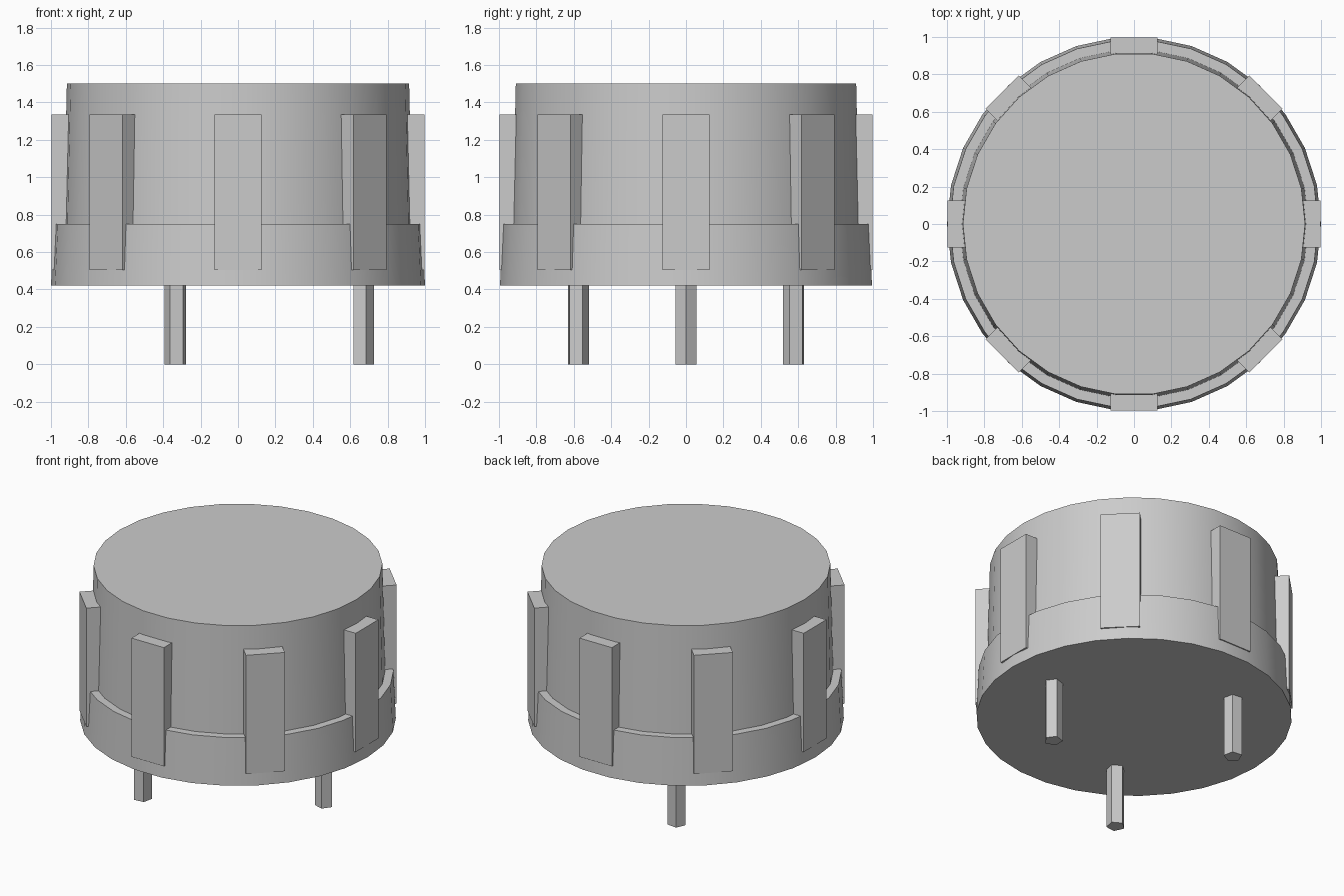
import bpy
import bmesh
from math import cos, sin, pi, radians
from mathutils import Matrix, Vector

cube = bpy.data.objects.get("Cube")
if cube:
    bpy.data.objects.remove(cube, do_unlink=True)

GREY = (0.6, 0.6, 0.6, 1.0)
grey = bpy.data.materials.new("plain_grey")
grey.use_nodes = True
grey.diffuse_color = GREY
grey.node_tree.nodes["Principled BSDF"].inputs["Base Color"].default_value = GREY


def finish(name, bm, smooth=False):
    bmesh.ops.recalc_face_normals(bm, faces=bm.faces)
    mesh = bpy.data.meshes.new(name)
    bm.to_mesh(mesh)
    bm.free()
    mesh.materials.append(grey)
    obj = bpy.data.objects.new(name, mesh)
    bpy.context.collection.objects.link(obj)
    if smooth:
        bpy.ops.object.select_all(action='DESELECT')
        obj.select_set(True)
        bpy.context.view_layer.objects.active = obj
        bpy.ops.object.shade_smooth_by_angle(angle=radians(30))
    return obj


def lathe(name, profile, sides):
    """Stack of regular rings, capped at both ends."""
    bm = bmesh.new()
    rings = [[bm.verts.new((r * cos(2 * pi * i / sides), r * sin(2 * pi * i / sides), z))
              for i in range(sides)] for r, z in profile]
    for low, high in zip(rings, rings[1:]):
        for i in range(sides):
            j = (i + 1) % sides
            bm.faces.new((low[i], low[j], high[j], high[i]))
    bm.faces.new(rings[0])
    bm.faces.new(rings[-1])
    return finish(name, bm, smooth=True)


# Tapered body with a wider skirt and a flat ledge
lathe("body", [(1.0, 0.42), (0.985, 0.75), (0.932, 0.75), (0.915, 1.5)], 30)

# Eight upright grip ribs around the wall
for i in range(8):
    bm = bmesh.new()
    bmesh.ops.create_cube(bm, size=1)
    bmesh.ops.scale(bm, vec=(0.107, 0.25, 0.83), verts=bm.verts)
    bmesh.ops.translate(bm, vec=(0.9445, 0, 0.92), verts=bm.verts)
    bmesh.ops.rotate(bm, matrix=Matrix.Rotation(i * pi / 4, 3, 'Z'), verts=bm.verts)
    finish(f"grip_rib_{i + 1}", bm)

# Three five-sided legs, each with a corner pointing outward
for i in range(3):
    turn = Matrix.Rotation(i * 2 * pi / 3, 3, 'Z')
    bm = bmesh.new()
    bmesh.ops.create_cone(bm, cap_ends=True, segments=5, radius1=0.06, radius2=0.06, depth=0.43)
    # the primitive starts with a corner on +y
    top = max(bm.verts, key=lambda v: v.co.y).co
    start = Vector((top.x, top.y)).angle_signed(Vector((1, 0)))
    bmesh.ops.rotate(bm, matrix=Matrix.Rotation(-start, 3, 'Z'), verts=bm.verts)
    bmesh.ops.translate(bm, vec=(0.667, 0, 0.215), verts=bm.verts)
    bmesh.ops.rotate(bm, matrix=turn, verts=bm.verts)
    finish(f"leg_{i + 1}", bm)
